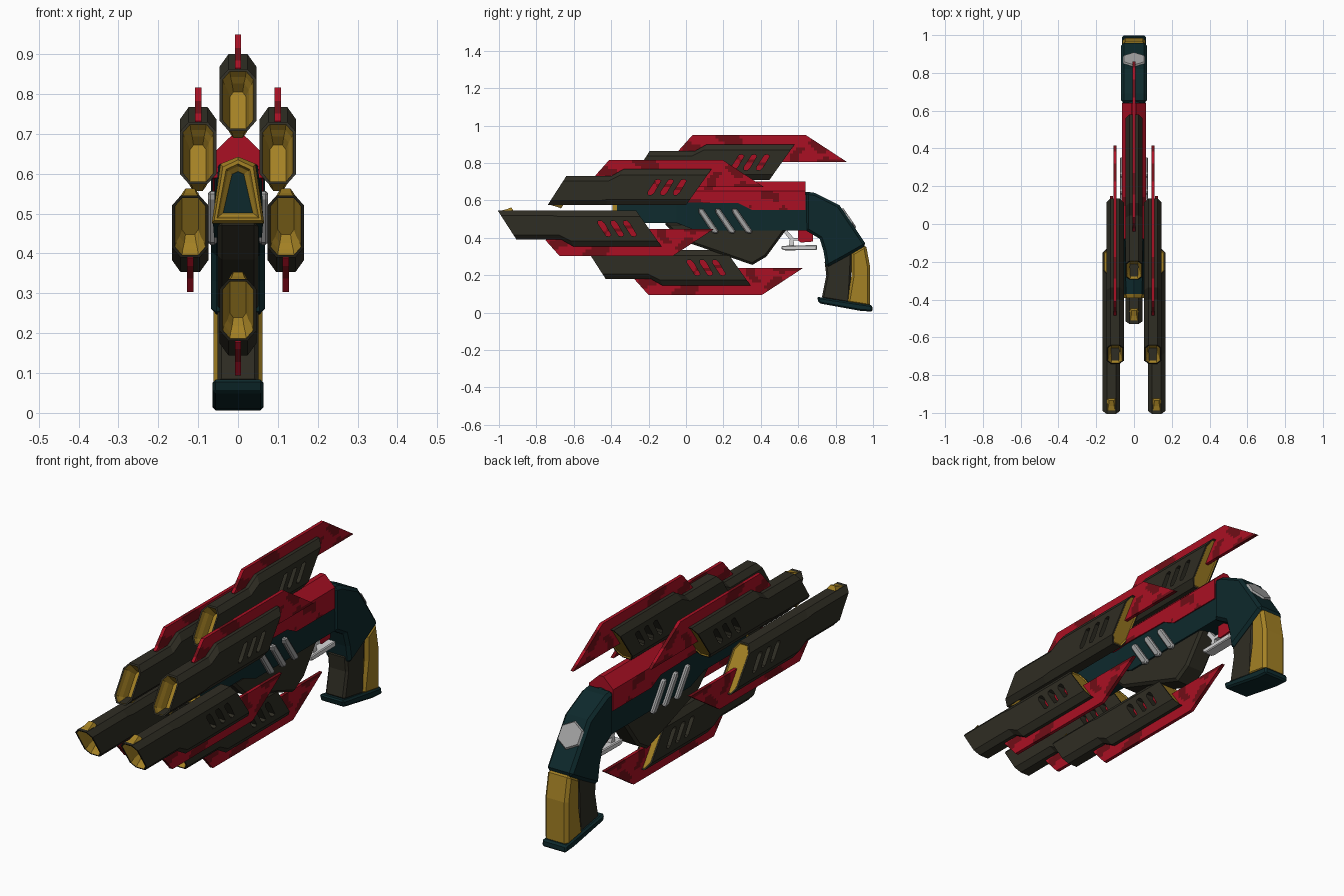
import bpy, bmesh, math
from mathutils import Vector, noise

cube = bpy.data.objects.get("Cube")
if cube:
    bpy.data.objects.remove(cube, do_unlink=True)


def material(name, r, g, b):
    m = bpy.data.materials.new(name)
    m.use_nodes = True
    m.diffuse_color = (r, g, b, 1)
    m.node_tree.nodes["Principled BSDF"].inputs["Base Color"].default_value = (r, g, b, 1)
    return m


OLIVE = material("dark olive", .028, .026, .017)
GOLD = material("gold", .37, .22, .018)
RED = material("red", .40, .005, .017)
MAROON = material("maroon", .16, .004, .008)
TEAL = material("deep teal", .004, .022, .025)
SILVER = material("silver", .36, .36, .36)
WHITE = material("pale silver", .66, .66, .66)


def add(name, mesh, loc=(0, 0, 0), rot=(0, 0, 0)):
    ob = bpy.data.objects.new(name, mesh)
    ob.location, ob.rotation_euler = loc, rot
    bpy.context.collection.objects.link(ob)
    return ob


def to_mesh(bm, name, mats):
    me = bpy.data.meshes.new(name)
    bm.to_mesh(me)
    bm.free()
    for m in mats:
        me.materials.append(m)
    return me


def loft(sections):
    """Skin closed rings and cap both ends; returns bmesh, first cap, last cap."""
    bm = bmesh.new()
    rings = [[bm.verts.new(p) for p in s] for s in sections]
    for a, b in zip(rings, rings[1:]):
        for i in range(len(a)):
            j = (i + 1) % len(a)
            bm.faces.new((a[i], a[j], b[j], b[i]))
    first, last = bm.faces.new(rings[0][::-1]), bm.faces.new(rings[-1])
    bmesh.ops.recalc_face_normals(bm, faces=bm.faces)
    return bm, first, last


def plate(pts, half, x=0):
    """Side outline (y, z) given thickness across x."""
    return loft([[(x + s * half, y, z) for y, z in pts] for s in (-1, 1)])[0]


def part(name, pts, half, mat, bevel=0, x=0):
    ob = add(name, to_mesh(plate(pts, half, x), name, [mat]))
    if bevel:
        mod = ob.modifiers.new("edge", "BEVEL")
        mod.width, mod.segments, mod.angle_limit = bevel, 1, math.radians(60)
    return ob


def recess(bm, face, steps):
    """Step an end face inward; the first step leaves a rim, the rest is material 1."""
    for i, (thick, depth) in enumerate(steps):
        bmesh.ops.inset_individual(bm, faces=[face], thickness=thick, depth=depth)
        if i == 0:
            face.material_index = 1


def camouflage(bm, step=.016):
    """Cut into cells and mark patches with material 1 by a noise rule."""
    for axis in (Vector((0, 1, 0)), Vector((0, 0, 1))):
        for i in range(-45, 60):
            bmesh.ops.bisect_plane(bm, geom=bm.verts[:] + bm.edges[:] + bm.faces[:],
                                   plane_co=axis * i * step, plane_no=axis)
    for f in bm.faces:
        c = f.calc_center_median()
        f.material_index = int(noise.noise(Vector((.3, c.y * 9, c.z * 14 + 5))) > .2)


# Barrel pod: sheared octagonal loft, stations are (y bottom, y top, z bottom, z top)
def octagon(yb, yt, zb, zt, w=.046, c=.022):
    lo, hi = .16, .84
    outline = [(w - c, 0), (w, lo), (w, hi), (w - c, 1), (c - w, 1), (-w, hi), (-w, lo), (c - w, 0)]
    return [(x, yb + (yt - yb) * t, zb + (zt - zb) * t) for x, t in outline]


stations = [(-.74, -.64, -.096, .059), (-.47, -.40, -.096, .059),
            (-.43, -.335, -.096, .096), (0, .136, -.096, .096)]
bm, front, rear = loft([octagon(*s) for s in stations])
recess(bm, front, [(.008, 0), (.004, -.02), (.008, -.02), (.007, -.03)])
recess(bm, rear, [(.007, 0), (.004, -.005)])
pod_raw = add("pod_raw", to_mesh(bm, "pod", [OLIVE, GOLD]))

# Slanted vent slots cut through the pod
cut = bmesh.new()
slot = [(-.036, -.04), (-.018, -.043), (-.002, -.028), (.034, .034), (.022, .042), (.006, .038), (-.036, -.026)]
for y in (-.168, -.1, -.032):
    tmp = to_mesh(plate([(y + a, b) for a, b in slot], .1), "slot", [OLIVE])
    cut.from_mesh(tmp)
    bpy.data.meshes.remove(tmp)
cutter = add("slot_cutter", to_mesh(cut, "slot_cutter", [OLIVE]))
cutter.hide_render = True
mod = pod_raw.modifiers.new("slots", "BOOLEAN")
mod.object, mod.operation, mod.solver = cutter, "DIFFERENCE", "EXACT"
deps = bpy.context.evaluated_depsgraph_get()
pod_mesh = bpy.data.meshes.new_from_object(pod_raw.evaluated_get(deps))
for ob in (pod_raw, cutter):
    bpy.data.objects.remove(ob, do_unlink=True)

# Thin patterned fin running through each pod
bm = plate([(-.485, .062), (-.41, .146), (.195, .146), (.415, .002), (.06, .002),
            (.0, -.07), (-.4, -.07)], .008)
camouflage(bm)
fin_mesh = to_mesh(bm, "fin", [RED, MAROON])

flip = (0, math.pi, 0)
layout = [("top", (0, .445, .804), (0, 0, 0)), ("bottom", (0, .21, .24), flip)]
for side, s in (("left", 1), ("right", -1)):
    layout += [("upper_" + side, (s * .1, 0, .671), (0, 0, 0)),
               ("middle_" + side, (s * .12, -.266, .449), flip)]
for name, loc, rot in layout:
    add(name + "_pod", pod_mesh, loc, rot)
    add(name + "_fin", fin_mesh, loc, rot)


# Receiver and its muzzle
def house(y, w, wt, zb, zs, zt):
    return [(w, y, zb), (wt, y, zs), (0, y, zt), (-wt, y, zs), (-w, y, zb)]


bm, _, _ = loft([house(-.37, .063, .042, .48, .622, .64), house(-.05, .063, .05, .48, .622, .64),
                 house(.05, .06, .058, .44, .63, .645), house(.66, .06, .058, .44, .63, .645)])
add("receiver", to_mesh(bm, "receiver", [TEAL]))
bm, front, _ = loft([house(-.392, .06, .038, .483, .617, .635), house(-.37, .066, .044, .475, .625, .643)])
recess(bm, front, [(.01, 0), (.006, -.012), (.012, -.008), (.008, -.01)])
add("muzzle", to_mesh(bm, "muzzle", [GOLD, GOLD]))

# Patterned top cover with a ridge, stepping lower towards the rear
def cover(y, zb):
    half = [(.064, zb), (.064, .65), (.012, .70)]
    return [(x, y, z) for x, z in half] + [(-x, y, z) for x, z in half[::-1]]


bm, _, _ = loft([cover(-.08, .59), cover(.28, .585), cover(.35, .55), cover(.64, .55)])
camouflage(bm)
add("top_cover", to_mesh(bm, "top_cover", [RED, MAROON]))

# Lower housing under the receiver
part("lower_housing", [(-.12, .48), (-.02, .385), (.355, .255), (.43, .30), (.54, .45), (.54, .48)],
     .052, OLIVE, .012)

# Side bars, three each side
for s, side in ((1, "left"), (-1, "right")):
    for i in range(3):
        y = .12 + i * .09
        part(f"{side}_bar_{i + 1}", [(y - .055, .555), (y - .03, .558), (y + .055, .435),
                                     (y + .045, .42), (y + .02, .428), (y - .052, .535)],
             .011, SILVER, .006, x=s * .064)

# Trigger group
part("trigger_plate", [(.5, .442), (.5, .468), (.67, .468), (.67, .442)], .045, GOLD)
part("trigger", [(.60, .44), (.60, .385), (.615, .375), (.68, .38), (.68, .44)], .012, RED)
part("guard_bar", [(.51, .34), (.51, .357), (.70, .362), (.70, .335), (.53, .333)], .026, WHITE, .004)
part("guard_post", [(.515, .44), (.54, .44), (.575, .40), (.62, .40), (.62, .385), (.575, .385),
                    (.58, .35), (.55, .35), (.555, .39)], .012, WHITE)

# Grip
part("grip_shoulder", [(.64, .648), (.69, .64), (.82, .575), (.905, .45), (.965, .36), (.86, .30), (.75, .24),
                       (.735, .33), (.715, .395), (.64, .44)], .068, TEAL, .014)
part("grip_front", [(.74, .28), (.89, .34), (.875, .05), (.725, .075), (.75, .2)], .052, OLIVE, .01)
part("grip_back", [(.885, .32), (.962, .365), (.985, .24), (.985, .03), (.86, .05), (.885, .2)],
     .061, GOLD, .014)
part("grip_base", [(.70, .085), (.76, .075), (.995, .04), (.998, .005), (.93, .01), (.71, .05)],
     .064, TEAL, .008)

# Six-sided badge plate on the back of the shoulder
bm = bmesh.new()
bmesh.ops.create_cone(bm, cap_ends=True, segments=6, radius1=.066, radius2=.06, depth=.009)
add("back_plate", to_mesh(bm, "back_plate", [SILVER]), (0, .872, .506),
    (-math.atan2(.125, .085), 0, 0))
